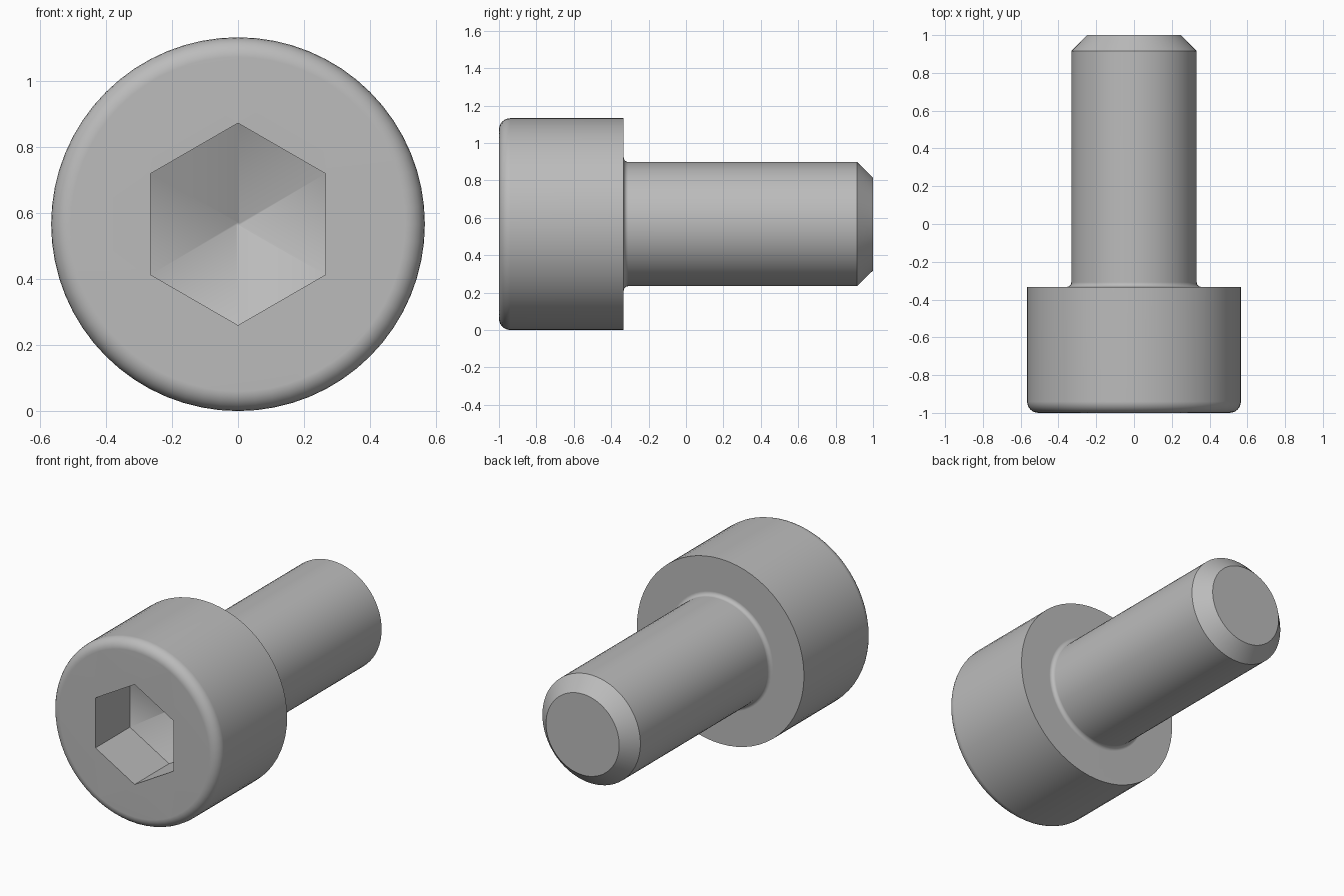
import bpy, bmesh
from math import sin, cos, pi, radians

SIDES = 64
CENTRE_Z = 0.566

if "Cube" in bpy.data.objects:
    bpy.data.objects.remove(bpy.data.objects["Cube"])

steel = bpy.data.materials.new("grey steel")
steel.use_nodes = True
GREY = (0.5, 0.5, 0.5, 1)
steel.diffuse_color = GREY
steel.node_tree.nodes["Principled BSDF"].inputs["Base Color"].default_value = GREY


def arc(cr, cy, size, start, end, steps=6):
    """Quarter-round profile points as (radius, y)."""
    angles = [radians(start + (end - start) * i / steps) for i in range(steps + 1)]
    return [(cr + size * cos(a), cy + size * sin(a)) for a in angles]


def loft(bm, profile, sides):
    """Revolve (radius, y) points about the screw axis; return the rings."""
    rings = []
    for r, y in profile:
        angles = [2 * pi * i / sides for i in range(sides)]
        rings.append([bm.verts.new((r * sin(a), y, CENTRE_Z + r * cos(a))) for a in angles])
    for a, b in zip(rings, rings[1:]):
        for i in range(sides):
            j = (i + 1) % sides
            bm.faces.new((a[i], a[j], b[j], b[i]))
    return rings


def ring_edges(bm, ring):
    return [bm.edges.get((ring[i - 1], ring[i])) for i in range(len(ring))]


bm = bmesh.new()

# Head with rounded rim, filleted neck, shank and chamfered tip
profile = arc(0.506, -0.94, 0.06, -90, 0)
profile += [(0.566, -0.333)]
profile += arc(0.356, -0.309, 0.024, 270, 180, 5)
profile += [(0.332, 0.915), (0.248, 1.0)]
body = loft(bm, profile, SIDES)
bm.faces.new(body[-1])

# Hexagonal socket with a shallow pointed floor
socket = loft(bm, [(0.306, -1.0), (0.306, -0.667), (0.006, -0.52)], 6)
tip = bm.verts.new((0, -0.517, CENTRE_Z))
for i in range(6):
    bm.faces.new((socket[-1][i - 1], socket[-1][i], tip))

# Front face between the rim and the socket
bmesh.ops.triangle_fill(bm, use_beauty=True, normal=(0, -1, 0),
                        edges=ring_edges(bm, body[0]) + ring_edges(bm, socket[0]))
bmesh.ops.recalc_face_normals(bm, faces=bm.faces)

mesh = bpy.data.meshes.new("socket_head_screw")
bm.to_mesh(mesh)
bm.free()
mesh.materials.append(steel)
screw = bpy.data.objects.new("socket_head_screw", mesh)
bpy.context.collection.objects.link(screw)

# Smooth round surfaces, crisp corners
bpy.ops.object.select_all(action="DESELECT")
screw.select_set(True)
bpy.context.view_layer.objects.active = screw
bpy.ops.object.shade_smooth_by_angle(angle=radians(32))
weighted = screw.modifiers.new("even_shading", "WEIGHTED_NORMAL")
weighted.keep_sharp = True
